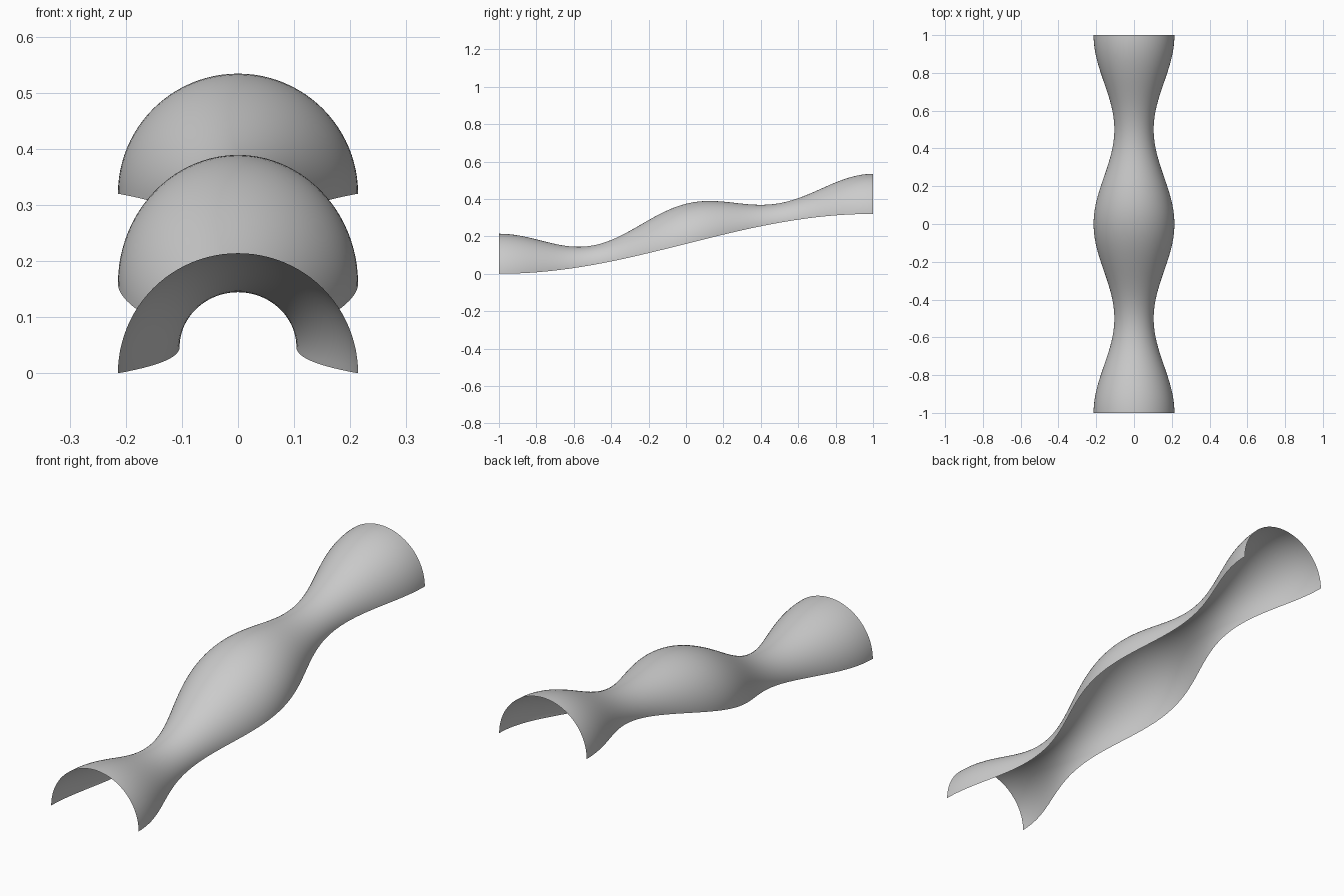
import bpy, bmesh
from math import sin, cos, pi

if "Cube" in bpy.data.objects:
    bpy.data.objects.remove(bpy.data.objects["Cube"])

RINGS, SEGS = 96, 48


def radius(y):
    return 0.159 + 0.055 * cos(2 * pi * y)


def base_height(y):
    return 0.16 + 0.16 * sin(pi * y / 2)


# Open half-tube: semicircles swept along a rising S-curve with a rippling radius
bm = bmesh.new()
rows = []
for i in range(RINGS + 1):
    y = -1 + 2 * i / RINGS
    r, z = radius(y), base_height(y)
    rows.append([bm.verts.new((r * cos(pi * j / SEGS), y, z + r * sin(pi * j / SEGS)))
                 for j in range(SEGS + 1)])
for a, b in zip(rows, rows[1:]):
    for j in range(SEGS):
        bm.faces.new((a[j], b[j], b[j + 1], a[j + 1])).smooth = True
bm.normal_update()
if sum(f.normal.z for f in bm.faces) < 0:
    bmesh.ops.reverse_faces(bm, faces=bm.faces[:])

mesh = bpy.data.meshes.new("wavy_canopy")
bm.to_mesh(mesh)
bm.free()
bpy.context.collection.objects.link(bpy.data.objects.new("wavy_canopy", mesh))
